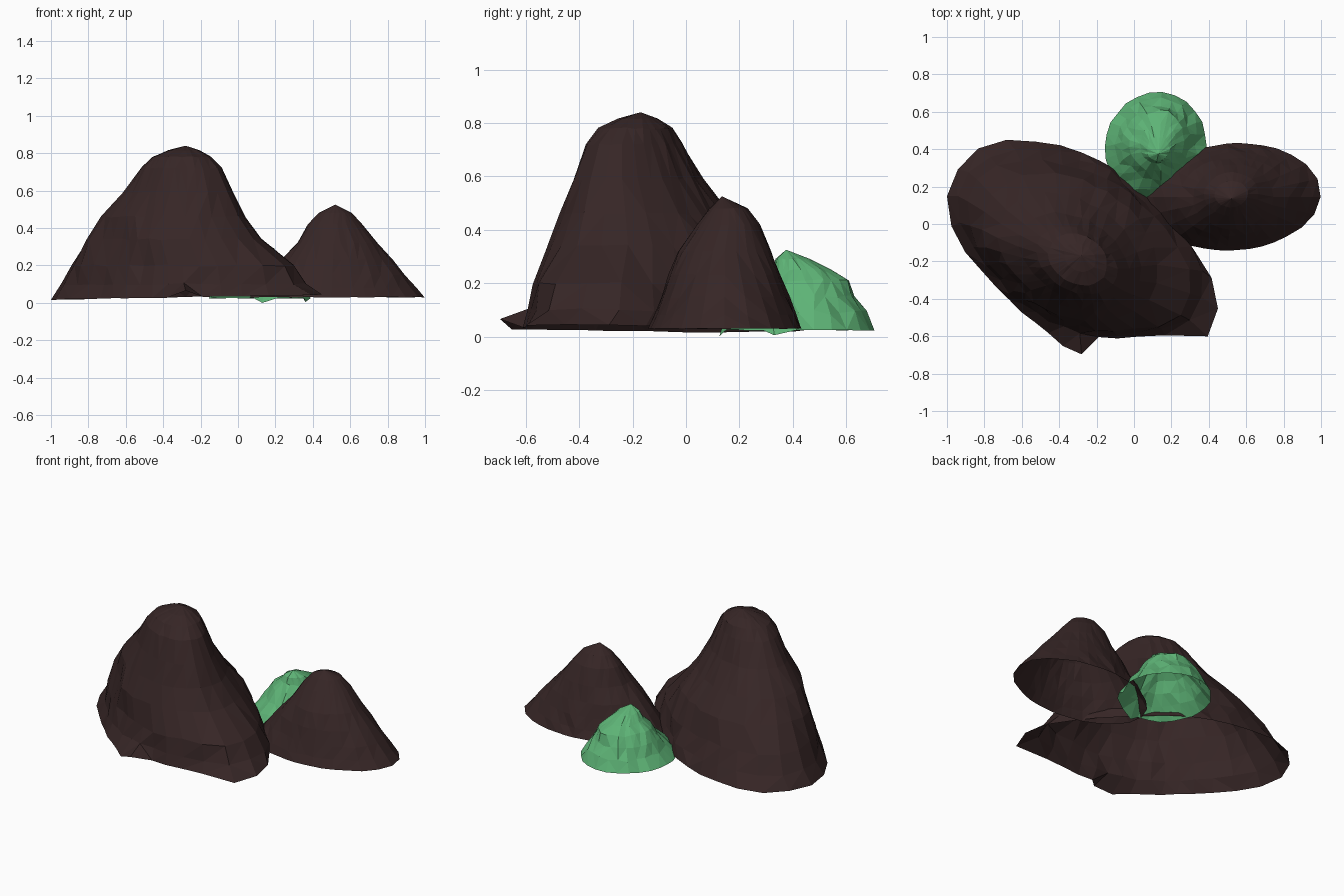
import bpy, bmesh, math, random
from mathutils import Vector

if "Cube" in bpy.data.objects:
    bpy.data.objects.remove(bpy.data.objects["Cube"])

random.seed(4)


def material(name, rgb):
    m = bpy.data.materials.new(name)
    m.diffuse_color = (*rgb, 1)
    m.use_nodes = True
    m.node_tree.nodes["Principled BSDF"].inputs["Base Color"].default_value = m.diffuse_color
    return m


DARK = material("dark_earth", (0.037, 0.019, 0.019))
GREEN = material("green", (0.11, 0.45, 0.18))


def ellipse(cx, cy, a, b, rot, n):
    """Points on a rotated ellipse, in order of direction from its centre."""
    pts = []
    for i in range(n):
        t = 2 * math.pi * i / n
        k = t - math.radians(rot)
        r = a * b / math.hypot(b * math.cos(k), a * math.sin(k))
        pts.append(Vector((cx + r * math.cos(t), cy + r * math.sin(t), 0)))
    return pts


def mound(name, rings, peak, mat, jitter, pulls=()):
    """Open shell lofted through contour rings [(points, z)] up to a peak."""
    bm = bmesh.new()
    loops = []
    for k, (pts, z) in enumerate(rings):
        loop = []
        fade = 0.3 if k == 0 else 1 - 0.75 * k / (len(rings) - 1)
        for p in pts:
            out = (p - Vector((peak[0], peak[1], 0))).normalized()
            amp = jitter * fade
            q = p + out * random.uniform(-amp, amp)
            q.z = (p.z if k == 0 else 0) + z + random.uniform(-amp, amp) * 0.6
            loop.append(bm.verts.new(q))
        loops.append(loop)
    n = len(loops[0])
    for lo, hi in zip(loops, loops[1:]):
        for i in range(n):
            j = (i + 1) % n
            bm.faces.new((lo[i], lo[j], hi[j], hi[i]))
    top = bm.verts.new(peak)
    for i in range(n):
        bm.faces.new((loops[-1][i], loops[-1][(i + 1) % n], top))
    # local spurs: drag the nearest vertex to each given point
    for p in pulls:
        p = Vector(p)
        min(bm.verts, key=lambda v: (v.co - p).length).co = p
    bmesh.ops.triangulate(bm, faces=bm.faces[:])
    me = bpy.data.meshes.new(name)
    bm.to_mesh(me)
    bm.free()
    me.materials.append(mat)
    ob = bpy.data.objects.new(name, me)
    bpy.context.collection.objects.link(ob)
    return ob


# Large mound: irregular foot given as radii around its centre
foot_radii = [.61, .54, .49, .46, .45, .46, .48, .50, .53, .58, .64, .72,
              .78, .795, .78, .71, .62, .54, .49, .46, .455, .45, .47, .51,
              .55, .465, .50, .54, .63, .81, .79, .71]
C = Vector((-.28, -.15, 0))
foot = []
for i, r in enumerate(foot_radii):
    t = 2 * math.pi * i / 32
    x, y = C.x + r * math.cos(t), C.y + r * math.sin(t)
    foot.append(Vector((max(x, -1), y, 0.035 if i == 24 else 0.018 * (x + .3))))
big = [(foot, .03)]
for z, cx, cy, a, b in [(.10, -.29, -.12, .72, .43), (.20, -.295, -.125, .65, .385),
                        (.34, -.34, -.125, .50, .355), (.46, -.345, -.15, .41, .28),
                        (.59, -.32, -.18, .315, .21), (.72, -.305, -.195, .23, .16),
                        (.78, -.30, -.19, .165, .13), (.815, -.29, -.18, .09, .07)]:
    ring = ellipse(cx, cy, a, b, -30, 32)
    limit = 0.95 - 0.5 * (z - .1)   # keep every contour inside the foot
    for i, p in enumerate(ring):
        d = p - C
        if d.length > limit * foot_radii[i]:
            ring[i] = C + d.normalized() * limit * foot_radii[i]
    big.append((ring, z))
mound("large_mound", big, (-.28, -.17, .84), DARK, .012)

# Small mound
small = []
for z, a, b in [(.03, .47, .285), (.08, .425, .265), (.15, .365, .237),
                (.23, .295, .21), (.32, .215, .172), (.42, .145, .115),
                (.48, .09, .07)]:
    small.append((ellipse(.53 if z < .4 else .52, .145 if z < .4 else .16, a, b, 4, 30), z))
mound("small_mound", small, (.52, .135, .525), DARK, .008)

# Green mound: crumpled, flared at the foot, sloping gently to the back
green = []
for z, cx, cy, a, b in [(.025, .115, .415, .29, .27), (.09, .115, .425, .245, .22),
                        (.15, .12, .435, .20, .175), (.21, .125, .445, .165, .14),
                        (.25, .13, .43, .11, .095), (.29, .13, .40, .065, .06)]:
    green.append((ellipse(cx, cy, a, b, 70, 26), z))
mound("green_mound", green, (.13, .375, .325), GREEN, .018,
      [(.13, .125, 0), (.36, .33, .005), (.14, .61, .21)])
